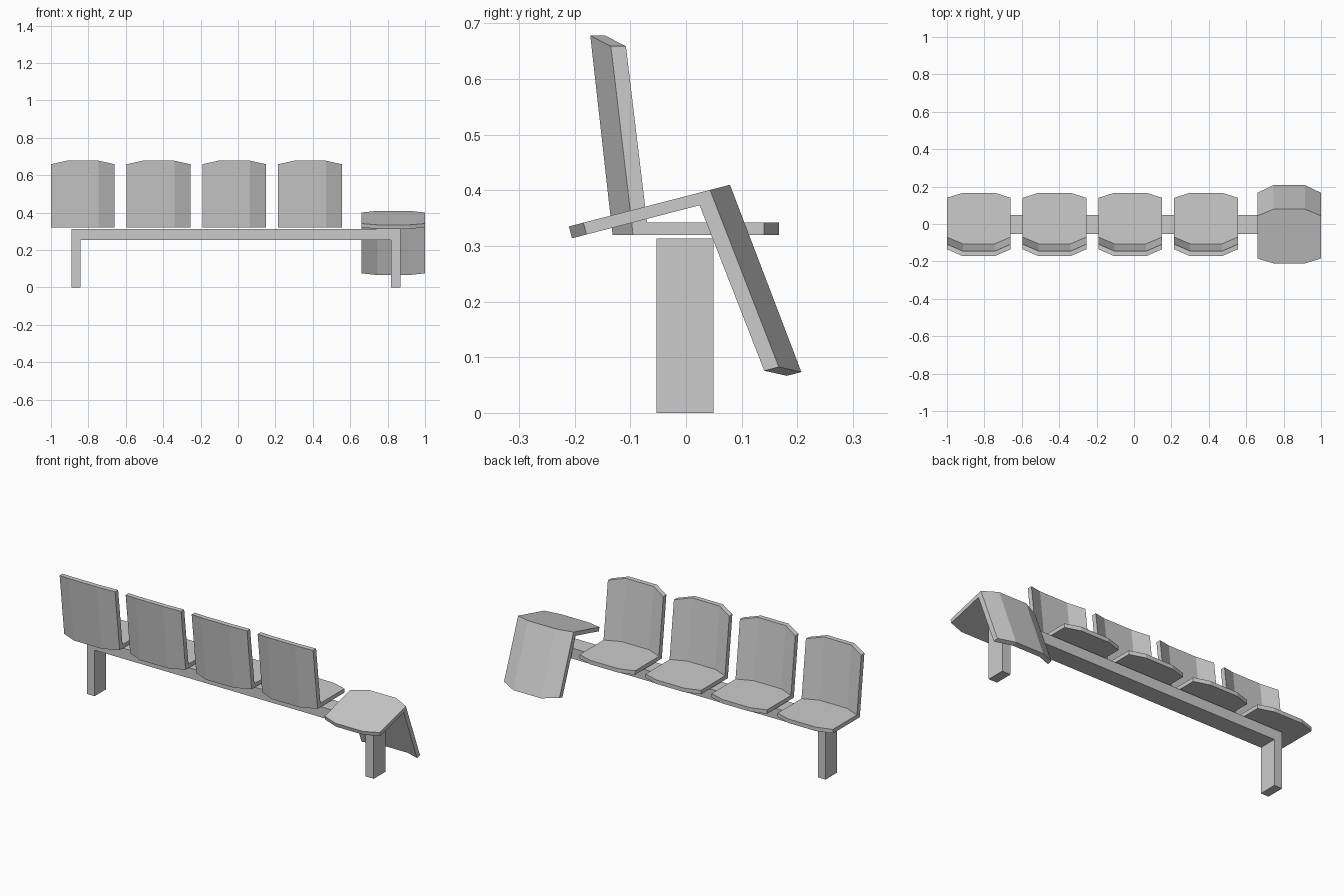
import bpy, bmesh, math

if "Cube" in bpy.data.objects:
    bpy.data.objects.remove(bpy.data.objects["Cube"])


def make_object(name, sections):
    """Loft matching cross-sections into a closed solid."""
    bm = bmesh.new()
    rings = [[bm.verts.new(p) for p in s] for s in sections]
    for a, b in zip(rings, rings[1:]):
        for i in range(len(a)):
            j = (i + 1) % len(a)
            bm.faces.new((a[i], a[j], b[j], b[i]))
    bm.faces.new(rings[0])
    bm.faces.new(rings[-1])
    bmesh.ops.recalc_face_normals(bm, faces=bm.faces)
    mesh = bpy.data.meshes.new(name)
    bm.to_mesh(mesh)
    bm.free()
    obj = bpy.data.objects.new(name, mesh)
    bpy.context.collection.objects.link(obj)
    return obj


# Frame: beam with two legs, one U profile extruded in y
frame = [(-0.891, 0), (-0.843, 0), (-0.843, 0.255), (0.818, 0.255),
         (0.818, 0), (0.87, 0), (0.87, 0.313), (-0.891, 0.313)]
make_object("bench_frame", [[(x, y, z) for x, z in frame] for y in (-0.053, 0.049)])

# Seat shell: L profiles (y, z) at the sides and in the middle,
# measured from the outer rear corner of the seat
RY, RZ = -0.132, 0.32
side = [(-0.135, 0.659), (-0.095, 0.32), (0.14, 0.32),
        (0.14, 0.342), (-0.070, 0.342), (-0.108, 0.659)]
middle = [(-0.172, 0.678), (-0.132, 0.32), (0.167, 0.32),
          (0.167, 0.342), (-0.106, 0.342), (-0.145, 0.678)]


def make_seat(name, x, y, z, tilt=0):
    sections = [[(sx, py - RY, pz - RZ) for py, pz in prof]
                for sx, prof in ((-0.17, side), (-0.085, middle),
                                 (0.085, middle), (0.17, side))]
    seat = make_object(name, sections)
    seat.location = (x, y, z)
    seat.rotation_euler.x = math.radians(tilt)


# Four upright seats
for i in range(4):
    make_seat(f"seat_{i + 1}", -0.83 + 0.405 * i, RY, RZ)

# Broken seat tipped upside down over the end of the beam
make_seat("fallen_seat", 0.83, 0.079, 0.41, 194.5)
